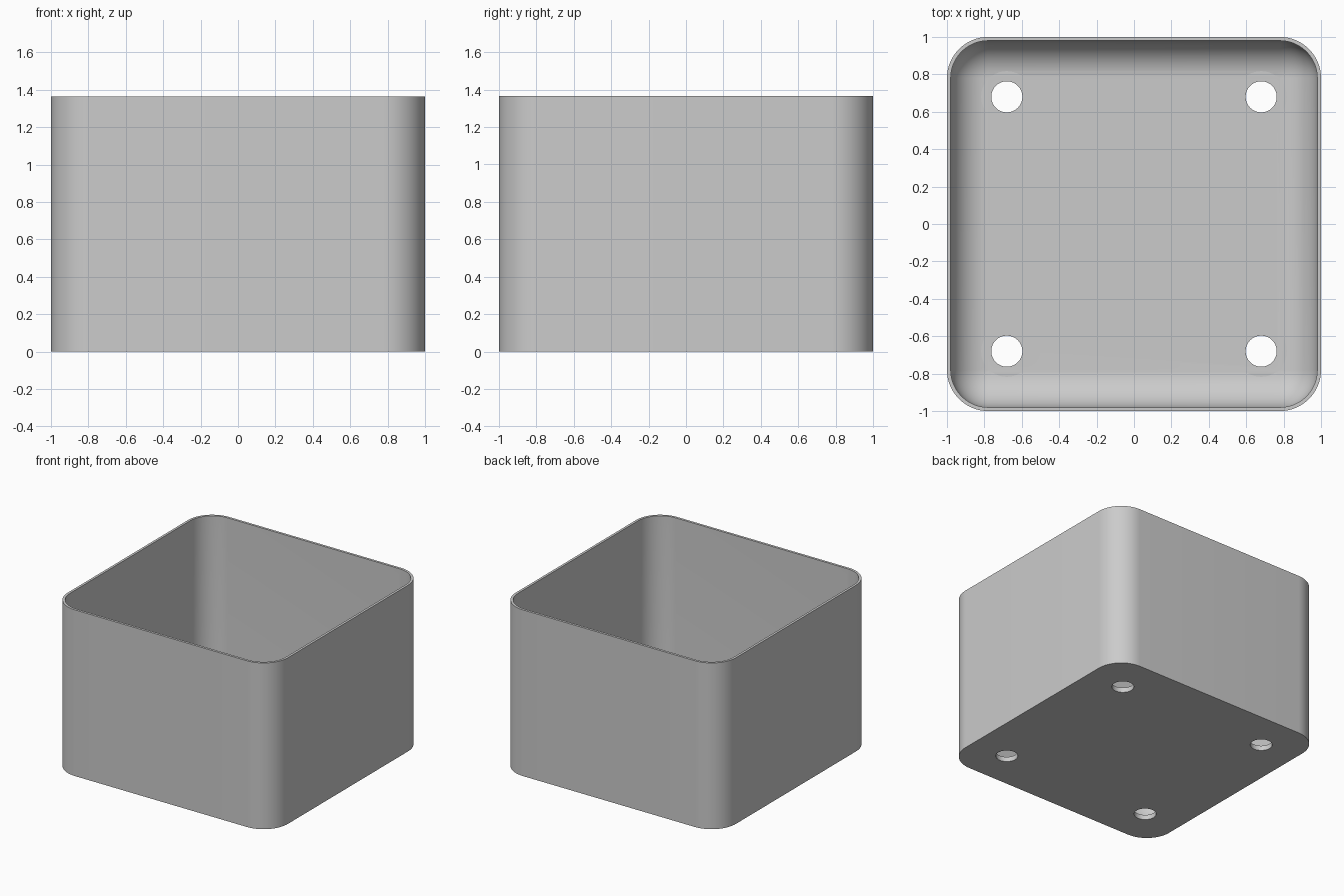
import bpy
import bmesh
from math import sin, cos, pi

if "Cube" in bpy.data.objects:
    bpy.data.objects.remove(bpy.data.objects["Cube"], do_unlink=True)

HEIGHT = 1.365
WALL = 0.02
FLOOR = 0.04
CORNER = 0.22
FILLET = 0.2
STEPS = 16

grey = bpy.data.materials.new("light_grey")
grey.use_nodes = True
grey.diffuse_color = (0.6, 0.6, 0.6, 1)
grey.node_tree.nodes["Principled BSDF"].inputs["Base Color"].default_value = (0.6, 0.6, 0.6, 1)


def rounded_ring(bm, inset, z):
    """Rounded square of vertices, drawn in from the outer wall by inset."""
    radius = max(CORNER - inset, 0.001)
    centre = 1 - inset - radius
    ring = []
    for quarter, (sx, sy) in enumerate([(1, 1), (-1, 1), (-1, -1), (1, -1)]):
        for i in range(STEPS + 1):
            a = (quarter + i / STEPS) * pi / 2
            ring.append(bm.verts.new((sx * centre + radius * cos(a),
                                      sy * centre + radius * sin(a), z)))
    return ring


def cylinder(name, x, y, radius, bottom, top):
    """Hidden round cutter."""
    bpy.ops.mesh.primitive_cylinder_add(vertices=64, radius=radius, depth=top - bottom,
                                        location=(x, y, (bottom + top) / 2))
    obj = bpy.context.object
    obj.name = name
    obj.hide_render = True
    return obj


# Open box: outer wall, rim, inner wall, then a fillet into the floor
profile = [(0, 0), (0, HEIGHT), (WALL, HEIGHT)]
for i in range(STEPS + 1):
    a = i / STEPS * pi / 2
    profile.append((WALL + FILLET * (1 - cos(a)), FLOOR + FILLET * (1 - sin(a))))

bm = bmesh.new()
rings = [rounded_ring(bm, inset, z) for inset, z in profile]
for low, high in zip(rings, rings[1:]):
    for i in range(len(low)):
        j = (i + 1) % len(low)
        bm.faces.new((low[i], low[j], high[j], high[i]))
bm.faces.new(rings[0][::-1])
bm.faces.new(rings[-1])
bmesh.ops.remove_doubles(bm, verts=bm.verts, dist=0.0005)
bmesh.ops.recalc_face_normals(bm, faces=bm.faces)
mesh = bpy.data.meshes.new("open_box")
bm.to_mesh(mesh)
bm.free()
box = bpy.data.objects.new("open_box", mesh)
bpy.context.collection.objects.link(box)
mesh.materials.append(grey)

# Screw holes, each with a shallow clearance cut into the fillet
cutters = []
for x in (-0.68, 0.68):
    for y in (-0.68, 0.68):
        cutters.append(cylinder("screw_hole_cutter", x, y, 0.083, -0.1, 0.3))
        cutters.append(cylinder("screw_head_cutter", x, y, 0.137, FLOOR + 0.0003, 0.25))

bpy.ops.object.select_all(action="DESELECT")
box.select_set(True)
bpy.context.view_layer.objects.active = box
for cutter in cutters:
    cut = box.modifiers.new("cut", "BOOLEAN")
    cut.operation = "DIFFERENCE"
    cut.solver = "EXACT"
    cut.object = cutter
    bpy.ops.object.modifier_apply(modifier=cut.name)
for cutter in cutters:
    bpy.data.objects.remove(cutter, do_unlink=True)

bpy.ops.object.shade_smooth_by_angle(angle=0.5)
